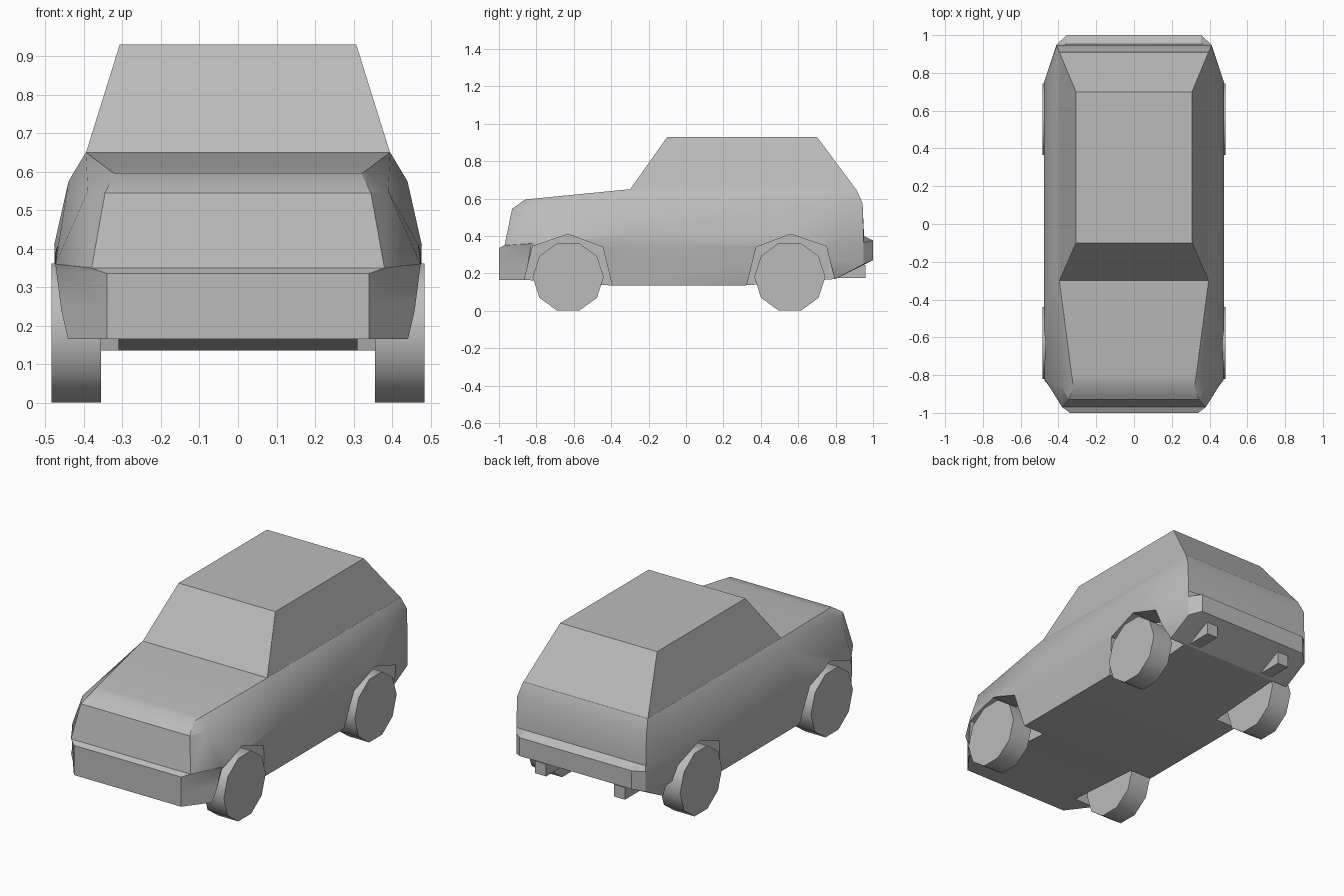
import bpy, bmesh, math
from mathutils import Matrix

if "Cube" in bpy.data.objects:
    bpy.data.objects.remove(bpy.data.objects["Cube"])

grey = bpy.data.materials.new("plain_grey")
grey.use_nodes = True
COLOUR = (0.5, 0.5, 0.5, 1)
grey.diffuse_color = COLOUR
grey.node_tree.nodes["Principled BSDF"].inputs["Base Color"].default_value = COLOUR


def make(name, bm):
    bmesh.ops.recalc_face_normals(bm, faces=bm.faces)
    mesh = bpy.data.meshes.new(name)
    bm.to_mesh(mesh)
    bm.free()
    mesh.materials.append(grey)
    obj = bpy.data.objects.new(name, mesh)
    bpy.context.collection.objects.link(obj)
    return obj


def activate(obj):
    bpy.ops.object.select_all(action='DESELECT')
    obj.select_set(True)
    bpy.context.view_layer.objects.active = obj


def smooth(obj, degrees):
    activate(obj)
    bpy.ops.object.shade_smooth_by_angle(angle=math.radians(degrees))


def loft(name, rings):
    """Stack half outlines (front to back), mirror them across x and cap the ends."""
    bm = bmesh.new()
    n = len(rings[0])
    right = [[bm.verts.new(p) for p in r] for r in rings]
    left = [[bm.verts.new((-x, y, z)) for x, y, z in r] for r in rings]
    for k in range(len(rings) - 1):
        for side in (right, left):
            for i in range(n - 1):
                bm.faces.new((side[k][i], side[k][i + 1], side[k + 1][i + 1], side[k + 1][i]))
        for i in (0, n - 1):
            bm.faces.new((left[k][i], right[k][i], right[k + 1][i], left[k + 1][i]))
    for k in (0, -1):
        for i in range(n - 1):
            bm.faces.new((left[k][i], right[k][i], right[k][i + 1], left[k][i + 1]))
    return make(name, bm)


def prism(name, profile, x0, x1):
    """Extrude a (y, z) profile along x."""
    bm = bmesh.new()
    face = bm.faces.new([bm.verts.new((x0, y, z)) for y, z in profile])
    ext = bmesh.ops.extrude_face_region(bm, geom=[face])
    verts = [v for v in ext["geom"] if isinstance(v, bmesh.types.BMVert)]
    bmesh.ops.translate(bm, verts=verts, vec=(x1 - x0, 0, 0))
    return make(name, bm)


# Lower body: floor, bumper tops, waist, shoulder and beltline
body = loft("body", [
    [(.34, -1, .165), (.445, -.86, .165), (.445, -.39, .135), (.445, .3, .135), (.41, .8, .17), (.355, .8, .17)],
    [(.34, -1, .25), (.46, -.845, .25), (.462, -.3, .26), (.462, .75, .26), (.41, .95, .25), (.355, 1, .27)],
    [(.34, -1, .335), (.472, -.83, .345), (.476, -.3, .35), (.476, .75, .35), (.41, .95, .365), (.355, 1, .375)],
    [(.38, -.97, .35), (.474, -.82, .36), (.477, -.3, .41), (.477, .75, .41), (.41, .95, .4), (.355, .952, .4)],
    [(.345, -.93, .545), (.39, -.85, .55), (.44, -.3, .575), (.44, .75, .575), (.41, .944, .575), (.355, .944, .575)],
    [(.32, -.86, .595), (.33, -.8, .601), (.395, -.3, .65), (.395, .7, .65), (.395, .91, .65), (.355, .91, .65)],
])

# Wheel arches, cut from both sides
ARCH = [(-.25, .08), (-.235, .165), (-.19, .345), (0, .41), (.185, .34), (.235, .135), (.248, .08)]
for y, flip in ((-.63, 1), (.56, -1)):
    for s in (1, -1):
        cutter = prism("arch_cutter", [(y + flip * a, z) for a, z in ARCH], s * .31, s * .6)
        cutter.hide_render = True
        mod = body.modifiers.new("arch", 'BOOLEAN')
        mod.operation = 'DIFFERENCE'
        mod.solver = 'EXACT'
        mod.object = cutter
        activate(body)
        bpy.ops.object.modifier_apply(modifier=mod.name)
        bpy.data.objects.remove(cutter)
smooth(body, 30)

# Cabin
loft("cabin", [
    [(.395, -.3, .648), (.395, .91, .648)],
    [(.307, -.1, .93), (.307, .7, .93)],
])

# Ten-sided wheels
for end, y in (("front", -.63), ("rear", .555)):
    for side, s in (("left", 1), ("right", -1)):
        bm = bmesh.new()
        bmesh.ops.create_cone(bm, cap_ends=True, segments=10, radius1=.19, radius2=.19, depth=.128)
        turn = Matrix.Rotation(math.pi / 2, 4, 'Y')
        bmesh.ops.transform(bm, verts=bm.verts, matrix=turn)
        lean = max(bm.verts, key=lambda v: v.co.z).co
        if abs(lean.y) < .01:
            bmesh.ops.rotate(bm, verts=bm.verts, matrix=Matrix.Rotation(math.pi / 10, 3, 'X'))
        bmesh.ops.translate(bm, verts=bm.verts, vec=(s * .42, y, .181))
        smooth(make(f"{end}_{side}_wheel", bm), 40)

# Exhaust pipes
for side, s in (("left", 1), ("right", -1)):
    prism(f"{side}_exhaust", [(.78, .175), (.96, .175), (.96, .245), (.78, .245)], s * .25 - .035, s * .25 + .035)
